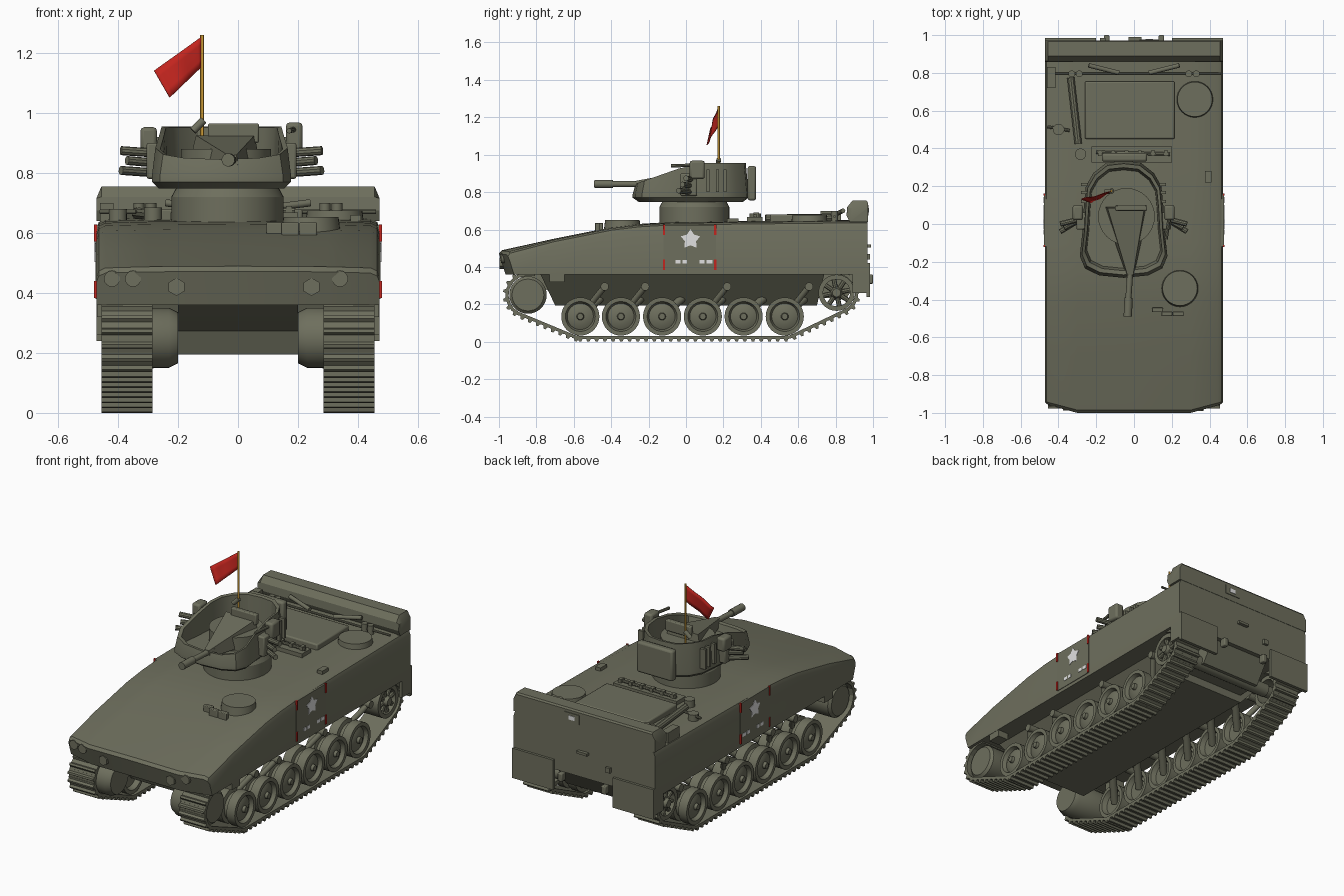
import bpy, bmesh, math
from mathutils import Vector, Matrix
from mathutils.geometry import convex_hull_2d


def material(name, rgb):
    m = bpy.data.materials.new(name)
    m.diffuse_color = (*rgb, 1)
    return m


OLIVE = material("olive", (0.155, 0.158, 0.11))
RED = material("red", (0.54, 0.018, 0.013))
WHITE = material("pale_grey", (0.75, 0.75, 0.75))
WOOD = material("golden_wood", (0.72, 0.39, 0.045))


def finish(name, bm, mat=OLIVE):
    bmesh.ops.recalc_face_normals(bm, faces=bm.faces)
    me = bpy.data.meshes.new(name)
    bm.to_mesh(me)
    bm.free()
    me.materials.append(mat)
    ob = bpy.data.objects.new(name, me)
    bpy.context.collection.objects.link(ob)
    return ob


def loft(name, rings, mat=OLIVE, caps=True, bm=None):
    """Skin equally long closed rings; caps may be a list of index loops."""
    own = bm is None
    bm = bm or bmesh.new()
    vs = [[bm.verts.new(p) for p in r] for r in rings]
    n = len(vs[0])
    for a, b in zip(vs, vs[1:]):
        for i in range(n):
            bm.faces.new((a[i], a[(i + 1) % n], b[(i + 1) % n], b[i]))
    if caps:
        for loop in ([range(n)] if caps is True else caps):
            bm.faces.new([vs[0][i] for i in loop])
            bm.faces.new([vs[-1][i] for i in loop])
    return finish(name, bm, mat) if own else None


def rect(x0, x1, y0, y1, z):
    return [(x0, y0, z), (x1, y0, z), (x1, y1, z), (x0, y1, z)]


def box(name, x, y, z, mat=OLIVE, bevel=0):
    ob = loft(name, [rect(*x, *y, z[0]), rect(*x, *y, z[1])], mat)
    if bevel:
        b = ob.modifiers.new("bevel", "BEVEL")
        b.width, b.segments = bevel, 2
    return ob


def rod(name, a, b, r, r2=None, mat=OLIVE, n=16):
    a, b = Vector(a), Vector(b)
    bm = bmesh.new()
    rot = (b - a).to_track_quat('Z', 'Y').to_matrix().to_4x4()
    bmesh.ops.create_cone(bm, cap_ends=True, segments=n, radius1=r, radius2=r if r2 is None else r2,
                          depth=(b - a).length, matrix=Matrix.Translation((a + b) / 2) @ rot)
    return finish(name, bm, mat)


def lathe_x(name, prof, s, y, z, n=32, caps=True):
    """Spin (radius, x) points around an axle along x."""
    rings = [[(s * x, y + r * math.cos(2 * math.pi * i / n), z + r * math.sin(2 * math.pi * i / n))
              for i in range(n)] for r, x in prof]
    return loft(name, rings, caps=caps)


# --- hull: lofted sections, nose leaning back and its corners swept back
def section(y, zt, zb=0.36, w=0.472):
    half = [(0, zb), (0.3, zb), (w, zb), (w, zt - 0.035), (w - 0.008, zt - 0.014), (w - 0.03, zt - 0.004), (0.3, zt), (0.0, zt + 0.002)]
    pts = half + [(-x, z) for x, z in half[-2:0:-1]]
    lean = 1 if y < -0.9 else 0
    return [(x, y + lean * (0.045 * max(0, (abs(x) - 0.3) / 0.17) + 0.035 * max(0, 0.47 - z) / 0.11), z) for x, z in pts]


loft("hull", [section(y, z) for y, z in ((-1, 0.47), (-0.985, 0.487), (-0.7, 0.55), (-0.4, 0.61), (-0.25, 0.628),
                                         (-0.1, 0.637), (0.3, 0.643), (0.97, 0.65))],
     caps=[(0, 1, 6, 7, 8, 13), (1, 2, 3, 4, 5, 6), (8, 9, 10, 11, 12, 13)])
loft("lower_hull", [rect(-0.21, 0.21, -0.70, 0.70, 0.195), rect(-0.36, 0.36, -0.78, 0.74, 0.365)])
loft("nose_and_tail_underside", [rect(-0.2, 0.2, -0.66, 0.86, 0.235), rect(-0.2, 0.2, -0.93, 0.95, 0.37)])
rod("rear_axle", (-0.3, 0.81, 0.26), (0.3, 0.81, 0.26), 0.04)

# --- running gear
ROAD = [-0.565, -0.348, -0.128, 0.09, 0.308, 0.528]
CIRCLES = [(-0.845, 0.25, 0.116), (0.805, 0.262, 0.112), (ROAD[0], 0.135, 0.117), (ROAD[-1], 0.135, 0.117)]
cloud = [Vector((y + r * math.cos(k * math.pi / 32), z + r * math.sin(k * math.pi / 32)))
         for y, z, r in CIRCLES for k in range(64)]
path = [cloud[i] for i in convex_hull_2d(cloud)]
if sum(a.cross(b) for a, b in zip(path, path[1:] + path[:1])) < 0:
    path.reverse()


def resample(pts, step):
    out, carry = [], 0.0
    for a, b in zip(pts, pts[1:] + pts[:1]):
        d = (b - a).length
        while carry < d:
            out.append((a.lerp(b, carry / d), (b - a) / d))
            carry += step
        carry -= d
    return out


LINK = 0.044
SHAPE = [(-.52, -.014), (.52, -.014), (.52, .002), (.25, .004), (.12, .018), (-.15, .018), (-.28, .004), (-.52, .002)]
for s in (-1, 1):
    # track links, the top run is hidden in the hull
    bm = bmesh.new()
    for p, t in resample(path, LINK):
        if p.y > 0.33 and -0.8 < p.x < 0.77:
            continue
        nrm = Vector((t.y, -t.x))
        prof = [p + t * (u * LINK) + nrm * n for u, n in SHAPE]
        loft("", [[(s * x, q.x, q.y) for q in prof] for x in (0.285, 0.455)], bm=bm)
    finish("track", bm)
    # road wheels with swing arms and dampers
    for i, y in enumerate(ROAD):
        lathe_x("road_wheel", [(0.001, .452), (.016, .452), (.02, .436), (.045, .434), (.07, .422), (.08, .445), (.102, .445),
                               (.102, .39), (.08, .385), (.08, .36), (.102, .355), (.102, .30), (.08, .30), (.07, .33),
                               (0.001, .33)], s, y, 0.135)
        rod("swing_arm", (s * 0.22, y + 0.11, 0.235), (s * 0.33, y, 0.135), 0.022)
        if i not in (2, 4):
            rod("damper", (s * 0.33, y + 0.03, 0.17), (s * 0.41, y + 0.13, 0.295), 0.016)
            rod("damper_cap", (s * 0.30, y + 0.13, 0.295), (s * 0.43, y + 0.13, 0.295), 0.022)
    # front idler drum
    lathe_x("front_idler", [(0.001, .44), (.085, .44), (.1, .425), (.1, .23), (.085, .2), (0.001, .2)], s, -0.845, 0.25)
    # rear drive sprocket: open rim, hub and spokes
    lathe_x("sprocket_rim", [(.072, .44), (.097, .44), (.097, .31), (.072, .31), (.072, .44)], s, 0.805, 0.262, caps=False)
    lathe_x("sprocket_hub", [(0.001, .45), (.022, .45), (.035, .42), (.035, .28), (0.001, .28)], s, 0.805, 0.262)
    for k in range(8):
        a = k * math.pi / 4 + 0.2
        c, sn = math.cos(a), math.sin(a)
        rod("sprocket_spoke", (s * .42, .805 + .02 * c, .262 + .02 * sn), (s * .42, .805 + .085 * c, .262 + .085 * sn), .013, n=8)
    # side fittings: mud flap, tow hook, bracket
    X = lambda a, b: sorted((s * a, s * b))
    box("mud_flap", X(0.2, 0.472), (0.965, 0.985), (0.24, 0.42))
    box("mud_flap_side", X(0.455, 0.472), (0.89, 0.975), (0.26, 0.37))
    box("tow_hook", X(0.13, 0.16), (0.96, 1.0), (0.31, 0.36), bevel=0.006)
    box("side_bracket", X(0.40, 0.47), (-0.73, -0.65), (0.32, 0.365))
    # painted side panel
    box("side_panel", X(0.46, 0.4755), (-0.12, 0.16), (0.38, 0.625))
    for y0 in (-0.122, 0.151):
        for z0 in (0.383, 0.572):
            box("panel_corner_mark", X(0.47, 0.48), (y0, y0 + 0.011), (z0, z0 + 0.056), RED)
    star = [(0.024 + (.054 if k % 2 == 0 else .032) * math.sin(k * math.pi / 5),
             0.547 + (.054 if k % 2 == 0 else .032) * math.cos(k * math.pi / 5)) for k in range(10)]
    loft("side_star", [[(s * x, y, z) for y, z in star] for x in (0.474, 0.478)], WHITE)
    for y0, y1 in ((-0.055, -0.03), (-0.02, 0.005), (0.073, 0.1), (0.11, 0.142)):
        box("paint_dash", X(0.474, 0.478), (y0, y1), (0.418, 0.438), WHITE)
    # rear roof rods
    rod("roof_strut", (s * 0.24, 0.84, 0.70), (s * 0.08, 0.80, 0.68), 0.012)
    for x in (0.29, 0.33):
        rod("roof_knob", (s * x, 0.795, 0.64), (s * x, 0.795, 0.70), 0.018)
    rod("roof_bar_end", (s * 0.25, 0.795, 0.67), (s * 0.46, 0.795, 0.67), 0.007, n=8)

# --- nose lamps and bolts
for x in (-0.42, -0.35, 0.34):
    rod("headlight", (x, -0.93, 0.447), (x, -1.0 + max(0, abs(x) - .3) * .25, 0.447), 0.027)
for x in (-0.205, 0.245):
    rod("hex_bolt", (x, -0.94, 0.42), (x, -0.998, 0.42), 0.03, n=6)

# --- rear stowage bin with chamfered ends, back plate fittings
bin_prof = [(0.858, 0.675), (0.862, 0.72), (0.89, 0.755), (0.965, 0.755), (0.972, 0.745), (0.972, 0.64), (0.875, 0.64)]
loft("rear_stowage_bin", [[(x, y, min(z, top)) for y, z in bin_prof]
                          for x, top in ((-0.472, 0.715), (-0.455, 0.755), (0.455, 0.755), (0.472, 0.715))])
box("rear_badge_plate", (0.03, 0.13), (0.968, 0.976), (0.675, 0.73))
box("rear_paint_patch", (0.06, 0.10), (0.97, 0.979), (0.69, 0.715), WHITE)
box("rear_handle", (-0.03, 0.04), (0.965, 0.99), (0.505, 0.52))
box("rear_lamp", (-0.18, -0.15), (0.965, 0.985), (0.44, 0.47))

# --- roof fittings
for x, y, z in ((0.322, 0.66, 0.675), (0.243, -0.34, 0.652)):
    rod("round_hatch", (x, y, z - 0.06), (x, y, z), 0.1, 0.092, n=32)
box("troop_hatch", (-0.26, 0.215), (0.45, 0.755), (0.63, 0.68), bevel=0.008)
box("hinge_plate", (-0.225, 0.2), (0.325, 0.41), (0.63, 0.668))
rod("hinge_bar", (-0.2, 0.38, 0.675), (0.19, 0.37, 0.675), 0.009, n=8)
for k in range(6):
    box("hinge_block", (-0.19 + k * .07, -0.17 + k * .07), (0.36, 0.39), (0.66, 0.69))
rod("roof_tool", (-0.335, 0.775, 0.665), (-0.295, 0.425, 0.66), 0.02, n=10)
rod("roof_cap", (-0.283, 0.37, 0.63), (-0.283, 0.37, 0.685), 0.03)
rod("roof_vent", (-0.4, 0.5, 0.63), (-0.4, 0.5, 0.68), 0.03)
rod("vent_arm", (-0.46, 0.515, 0.67), (-0.34, 0.495, 0.67), 0.008, n=8)
box("rear_left_box", (-0.46, -0.415), (0.72, 0.83), (0.63, 0.70))
box("roof_latch", (0.375, 0.41), (0.22, 0.28), (0.63, 0.66))
rod("roof_bar", (-0.25, 0.795, 0.67), (0.25, 0.795, 0.67), 0.007, n=8)
for x, y in ((0.125, -0.455), (0.175, -0.475), (0.235, -0.475)):
    box("periscope", (x - 0.03, x + 0.028), (y - 0.012, y + 0.012), (0.58, 0.635), bevel=0.004)

# --- turret: ring and open tub with a rim rising to the back
CX = -0.055
rod("turret_ring", (-0.035, 0.045, 0.63), (-0.035, 0.045, 0.72), 0.187, n=48)
rod("turret_ring_top", (-0.035, 0.045, 0.72), (-0.035, 0.045, 0.77), 0.187, 0.16, n=48)
right = [(0, -.285), (.13, -.272), (.205, -.235), (.232, -.17), (.218, -.04), (.21, .1), (.2, .2), (.16, .27), (.09, .325), (0, .335)]
outline = right + [(-x, y) for x, y in right[-2:0:-1]]


def rim(y):
    return min(0.955, 0.845 + 0.11 * (y + 0.285) / 0.33)


def tub(scale, zf):
    return [(CX + x * scale, 0.03 + (y - 0.03) * scale, zf(y)) for x, y in outline]


loft("turret_tub", [tub(0.9, lambda y: 0.748), tub(1, lambda y: 0.77), tub(1, lambda y: 0.79), tub(0.95, rim),
                    tub(0.88, lambda y: rim(y) - 0.004), tub(0.84, lambda y: 0.80)])
box("turret_rear_plate", (-0.17, 0.07), (0.33, 0.375), (0.755, 0.94), bevel=0.012)

# gun mantlet wedge, drum and barrel
loft("gun_mantlet", [[(-.17, .1, .80), (.08, .1, .80), (.055, .085, .925), (-.14, .085, .925)],
                     [(-.04, -.27, .82), (.0, -.27, .82), (-.005, -.27, .86), (-.035, -.27, .86)]])
rod("turret_drum", (-0.04, 0.04, 0.79), (-0.04, 0.04, 0.88), 0.15, n=32)
box("commander_hatch", (-0.10, 0.07), (0.07, 0.10), (0.90, 0.965), bevel=0.006)
rod("gun_barrel", (-0.018, -0.22, 0.843), (-0.03, -0.40, 0.843), 0.016)
rod("gun_muzzle", (-0.029, -0.39, 0.843), (-0.033, -0.49, 0.843), 0.022)

# launchers, sight boxes and rails on both turret sides
for s in (-1, 1):
    at = lambda d: CX + s * d
    box("launcher_mount", sorted((at(0.19), at(0.25))), (-0.03, 0.06), (0.78, 0.90), bevel=0.008)
    for k in range(3):
        z = 0.80 + 0.033 * k
        rod("smoke_launcher", (at(0.22), 0.03, z), (at(0.335 - 0.02 * (k % 2)), -0.04 + 0.02 * k, z + 0.008), 0.015, n=10)
    box("sight_box", sorted((at(0.215), at(0.27))), (0.02, 0.10), (0.87, 0.96 + s * 0.008), bevel=0.012)
    for y in (0.11, 0.16, 0.2):
        box("grab_rail", sorted((at(0.19), at(0.225))), (y, y + 0.016), (0.80, 0.92))
rod("light_gun", (0.19, 0.06, 0.945), (0.17, -0.08, 0.94), 0.009, n=8)
rod("turret_sight", (-0.02, -0.215, 0.80), (-0.02, -0.225, 0.86), 0.025)

# --- flag, slightly rippled
rod("flag_foot", (-0.15, 0.17, 0.94), (-0.115, 0.175, 0.975), 0.013)
rod("flag_pole", (-0.12, 0.175, 0.90), (-0.12, 0.175, 1.26), 0.006, mat=WOOD, n=12)
bm = bmesh.new()
top, low, tip_t, tip_b = (Vector(v) for v in ((-.12, .175, 1.255), (-.12, .175, 1.155), (-.28, .13, 1.14), (-.228, .11, 1.05)))
grid = []
for i in range(11):
    u = i / 10
    wave = Vector((0, 0.006 * math.sin(u * 9) * u, 0))
    grid.append([bm.verts.new(top.lerp(tip_t, u).lerp(low.lerp(tip_b, u), v / 4) + wave) for v in range(5)])
for a, b in zip(grid, grid[1:]):
    for j in range(4):
        bm.faces.new((a[j], a[j + 1], b[j + 1], b[j]))
flag = finish("flag", bm, RED)
flag.modifiers.new("thickness", "SOLIDIFY").thickness = 0.003

# --- smooth shading with sharp edges kept
for ob in bpy.context.scene.objects:
    ob.select_set(True)
bpy.context.view_layer.objects.active = flag
bpy.ops.object.shade_smooth_by_angle(angle=math.radians(30))
